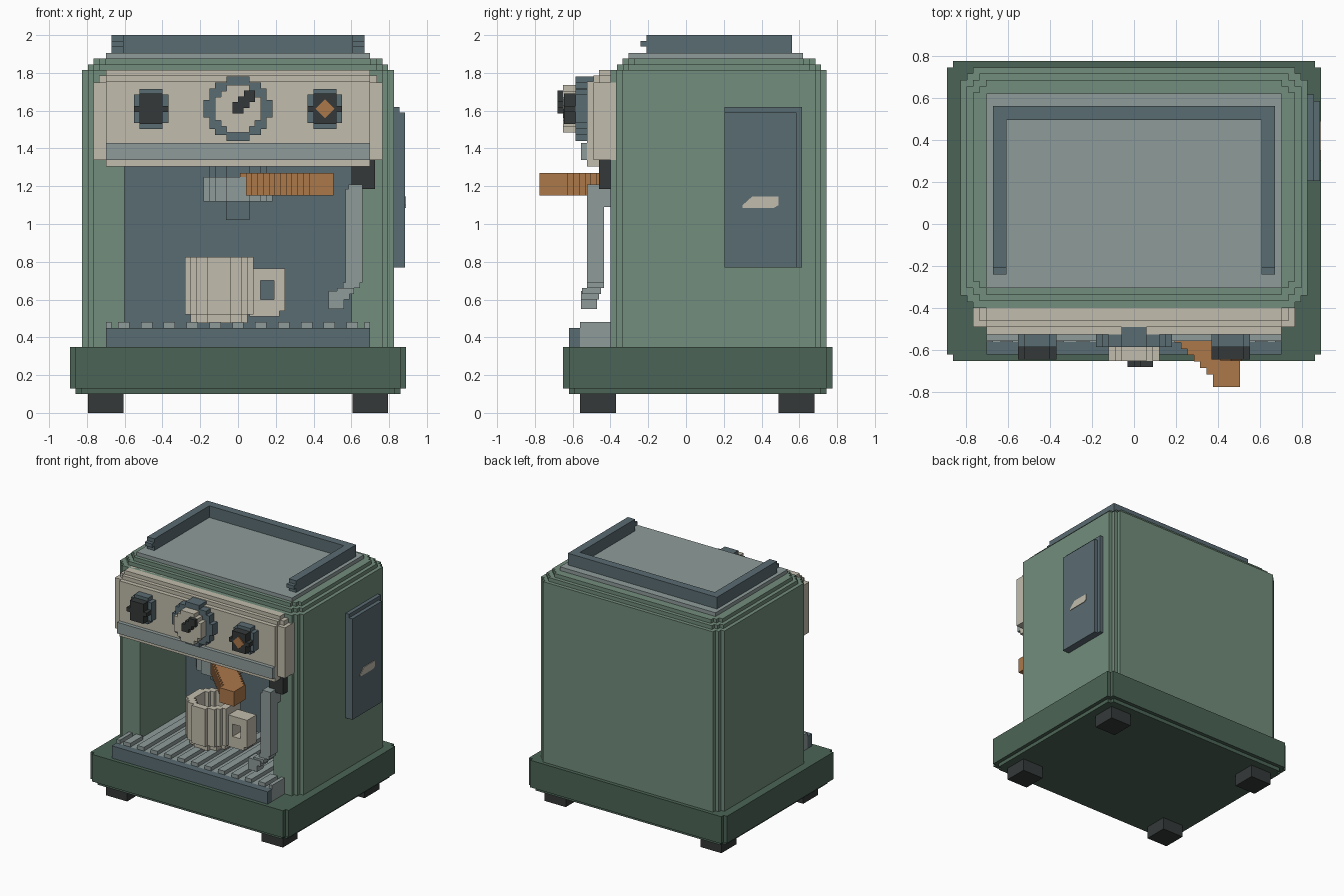
import bpy, bmesh, math

if "Cube" in bpy.data.objects:
    bpy.data.objects.remove(bpy.data.objects["Cube"], do_unlink=True)

V = 0.0303  # size of one step in the blocky style


def material(name, rgb):
    lin = [((c / 255 + 0.055) / 1.055) ** 2.4 for c in rgb]
    m = bpy.data.materials.new(name)
    m.use_nodes = True
    m.diffuse_color = (*lin, 1)
    m.node_tree.nodes["Principled BSDF"].inputs["Base Color"].default_value = (*lin, 1)
    return m


GREEN = material("sage green", (114, 141, 124))
DARK = material("dark green", (75, 100, 86))
CREAM = material("cream", (193, 188, 172))
SLATE = material("slate blue", (90, 108, 114))
STEEL = material("light steel", (143, 156, 154))
BLACK = material("charcoal", (53, 57, 57))
WOOD = material("copper wood", (172, 120, 74))


def prism(axis, pts, a, b):
    """2D outline in the plane across the axis, swept from a to b."""
    place = {"x": lambda p, t: (t, p[0], p[1]),
             "y": lambda p, t: (p[0], t, p[1]),
             "z": lambda p, t: (p[0], p[1], t)}[axis]
    return [place(p, a) for p in pts], [place(p, b) for p in pts]


def box(x0, x1, y0, y1, z0, z1):
    return prism("z", [(x0, y0), (x1, y0), (x1, y1), (x0, y1)], z0, z1)


def make(name, mat, *solids):
    bm = bmesh.new()
    for low, high in solids:
        a = [bm.verts.new(p) for p in low]
        b = [bm.verts.new(p) for p in high]
        bm.faces.new(a)
        bm.faces.new(b[::-1])
        for i in range(len(a)):
            j = (i + 1) % len(a)
            bm.faces.new((a[j], a[i], b[i], b[j]))
    bmesh.ops.recalc_face_normals(bm, faces=bm.faces)
    me = bpy.data.meshes.new(name)
    bm.to_mesh(me)
    bm.free()
    me.materials.append(mat)
    ob = bpy.data.objects.new(name, me)
    bpy.context.collection.objects.link(ob)
    return ob


def stepped(x0, x1, y0, y1, n):
    """Rectangle outline whose corners are cut by n stair steps."""
    corner = [(0, n * V)]
    for i in range(1, n + 1):
        corner += [(i * V, (n - i + 1) * V), (i * V, (n - i) * V)]
    pts = [(x0 + a, y0 + b) for a, b in corner]
    pts += [(x1 - a, y0 + b) for a, b in corner[::-1]]
    pts += [(x1 - a, y1 - b) for a, b in corner]
    pts += [(x0 + a, y1 - b) for a, b in corner[::-1]]
    return pts


def half(r):
    """Right half of a stair-stepped circle, bottom to top."""
    n = round(2 * r / V)
    h = 2 * r / n
    pts = []
    for i in range(n):
        d = -r + (i + 0.5) * h
        w = max(1, round(math.sqrt(r * r - d * d) / V)) * V
        pts += [(w, d - h / 2), (w, d + h / 2)]
    return pts


def disc(cx, cy, r):
    right = half(r)
    pts = right + [(-x, y) for x, y in right[::-1]]
    return [(cx + x, cy + y) for x, y in pts]


def ring(cx, cy, r, inner, z0, z1):
    o, i = half(r), half(inner)
    loop = [(0, -r)] + o + [(0, r), (0, inner)] + i[::-1] + [(0, -inner)]
    return [prism("z", [(cx + s * x, cy + y) for x, y in loop], z0, z1) for s in (1, -1)]


# Feet and base
for sx, side in ((1, "left"), (-1, "right")):
    for y0, end in ((-0.56, "front"), (0.49, "back")):
        xs = sorted((sx * 0.605, sx * 0.795))
        make(f"foot_{end}_{side}", BLACK, box(*xs, y0, y0 + 0.19, 0, 0.10))
make("base", DARK,
     prism("z", stepped(-0.86, 0.86, -0.62, 0.745, 1), 0.10, 0.13),
     prism("z", stepped(-0.89, 0.89, -0.65, 0.775, 1), 0.13, 0.35))

# Body: open-fronted lower part, closed upper part, stepped roof edge
outline = stepped(-0.825, 0.825, -0.40, 0.745, 2)
right_front = max(range(len(outline)), key=lambda i: outline[i][0] - 10 * outline[i][1])
bay = [(-0.60, -0.40), (-0.60, 0.22), (0.60, 0.22), (0.60, -0.40)]
lower = outline[:right_front] + bay + outline[right_front:]
make("body", GREEN,
     prism("z", lower, 0.35, 1.33),
     prism("z", outline, 1.33, 1.815),
     prism("z", stepped(-0.795, 0.795, -0.365, 0.715, 2), 1.815, 1.845),
     prism("z", stepped(-0.765, 0.765, -0.335, 0.685, 2), 1.845, 1.875))
make("bay_back_plate", SLATE, box(-0.60, 0.60, 0.19, 0.22, 0.35, 1.33))

# Warming shelf and rail
make("top_plate", STEEL, box(-0.70, 0.70, -0.305, 0.62, 1.875, 1.905))
make("top_rail", SLATE,
     prism("z", [(-0.67, -0.21), (-0.605, -0.21), (-0.605, 0.495), (0.605, 0.495),
                 (0.605, -0.21), (0.67, -0.21), (0.67, 0.56), (-0.67, 0.56)], 1.905, 2.0),
     *[box(*sorted((s * 0.605, s * 0.67)), -0.24, -0.21, 1.94, 1.97) for s in (1, -1)])

# Control panel
make("control_panel", CREAM,
     box(-0.765, 0.765, -0.49, -0.37, 1.34, 1.75),
     box(-0.735, 0.735, -0.46, -0.37, 1.75, 1.785),
     box(-0.70, 0.70, -0.46, -0.37, 1.785, 1.815),
     box(-0.70, 0.70, -0.525, -0.40, 1.305, 1.755),
     box(-0.70, 0.70, -0.49, -0.40, 1.755, 1.785))
make("panel_strip", STEEL, box(-0.70, 0.70, -0.555, -0.525, 1.34, 1.43))

# Knobs and gauge
for x, side in ((-0.46, "right"), (0.46, "left")):
    make(f"knob_collar_{side}", SLATE, prism("y", disc(x, 1.61, 0.106), -0.585, -0.51))
    make(f"knob_{side}", BLACK, prism("y", disc(x, 1.61, 0.08), -0.645, -0.585))
make("knob_marker", WOOD,
     prism("y", [(0.41, 1.61), (0.46, 1.56), (0.51, 1.61), (0.46, 1.66)], -0.652, -0.645))
make("gauge_ring", SLATE, prism("y", disc(0, 1.61, 0.17), -0.585, -0.46))
make("gauge_face", CREAM, prism("y", disc(0, 1.61, 0.125), -0.65, -0.585))
make("gauge_needle", BLACK,
     *[box(-0.03 + i * V, 0.03 + i * V, -0.68, -0.65, 1.585 + i * V, 1.645 + i * V)
       for i in range(3)])

# Drip tray with slats
make("tray_body", STEEL, box(-0.70, 0.70, -0.56, -0.40, 0.35, 0.45),
     box(-0.60, 0.60, -0.40, 0.19, 0.35, 0.45))
make("tray_front", SLATE, box(-0.70, 0.70, -0.62, -0.56, 0.35, 0.45))
slats = []
for i in range(11):
    x = (i - 5) * 0.121
    back = 0.19 if abs(x) < 0.58 else -0.40
    slats.append(box(x - V, x + V, -0.56, back, 0.45, 0.48))
slats += [box(*sorted((s * 0.67, s * 0.70)), -0.56, -0.40, 0.45, 0.48) for s in (1, -1)]
make("tray_slats", STEEL, *slats)

# Brew group
make("group_mount", SLATE, prism("z", disc(0, -0.2, 0.155), 1.25, 1.33))
make("group_head", STEEL, prism("z", disc(0, -0.2, 0.188), 1.12, 1.25))
make("group_spout", SLATE, box(-0.063, 0.06, -0.26, -0.14, 1.02, 1.12))

# Diagonal handle stepping forwards and to the side
left, right = [], []
for i in range(15):
    y = -0.775 + i * V
    x0 = 0.375 - max(0, i - 1) * V
    x1 = min(0.505, x0 + 0.22)
    left += [(x0, y), (x0, y + V)]
    right += [(x1, y), (x1, y + V)]
make("brew_handle", WOOD, prism("z", right + left[::-1], 1.15, 1.27))

# Steam wand
make("wand_mount", BLACK, box(0.60, 0.725, -0.46, -0.39, 1.185, 1.34))
make("steam_wand", STEEL,
     box(0.57, 0.66, -0.525, -0.435, 0.69, 1.185),
     box(0.585, 0.66, -0.525, -0.40, 1.09, 1.21),
     box(0.555, 0.645, -0.525, -0.435, 0.66, 0.69),
     box(0.525, 0.615, -0.55, -0.45, 0.63, 0.66),
     box(0.48, 0.59, -0.555, -0.46, 0.60, 0.645),
     box(0.48, 0.56, -0.555, -0.47, 0.55, 0.60))

# Cup with handle
CX, CY = -0.10, -0.18
make("cup", CREAM, prism("z", disc(CX, CY, 0.155), 0.475, 0.52),
     *ring(CX, CY, 0.185, 0.13, 0.52, 0.825))
make("cup_handle", CREAM,
     box(0.06, 0.25, CY - 0.06, CY + 0.06, 0.70, 0.765),
     box(0.06, 0.22, CY - 0.06, CY + 0.06, 0.51, 0.60),
     box(0.06, 0.12, CY - 0.06, CY + 0.06, 0.60, 0.70),
     box(0.19, 0.25, CY - 0.06, CY + 0.06, 0.54, 0.70))

# Side hatch with badge plate
make("side_hatch", SLATE,
     box(0.82, 0.855, 0.205, 0.615, 0.77, 1.62),
     box(0.855, 0.885, 0.205, 0.585, 0.77, 1.59))
make("hatch_badge", CREAM,
     prism("x", [(0.30, 1.085), (0.465, 1.085), (0.49, 1.10), (0.49, 1.145),
                 (0.35, 1.145), (0.30, 1.10)], 0.885, 0.89))
